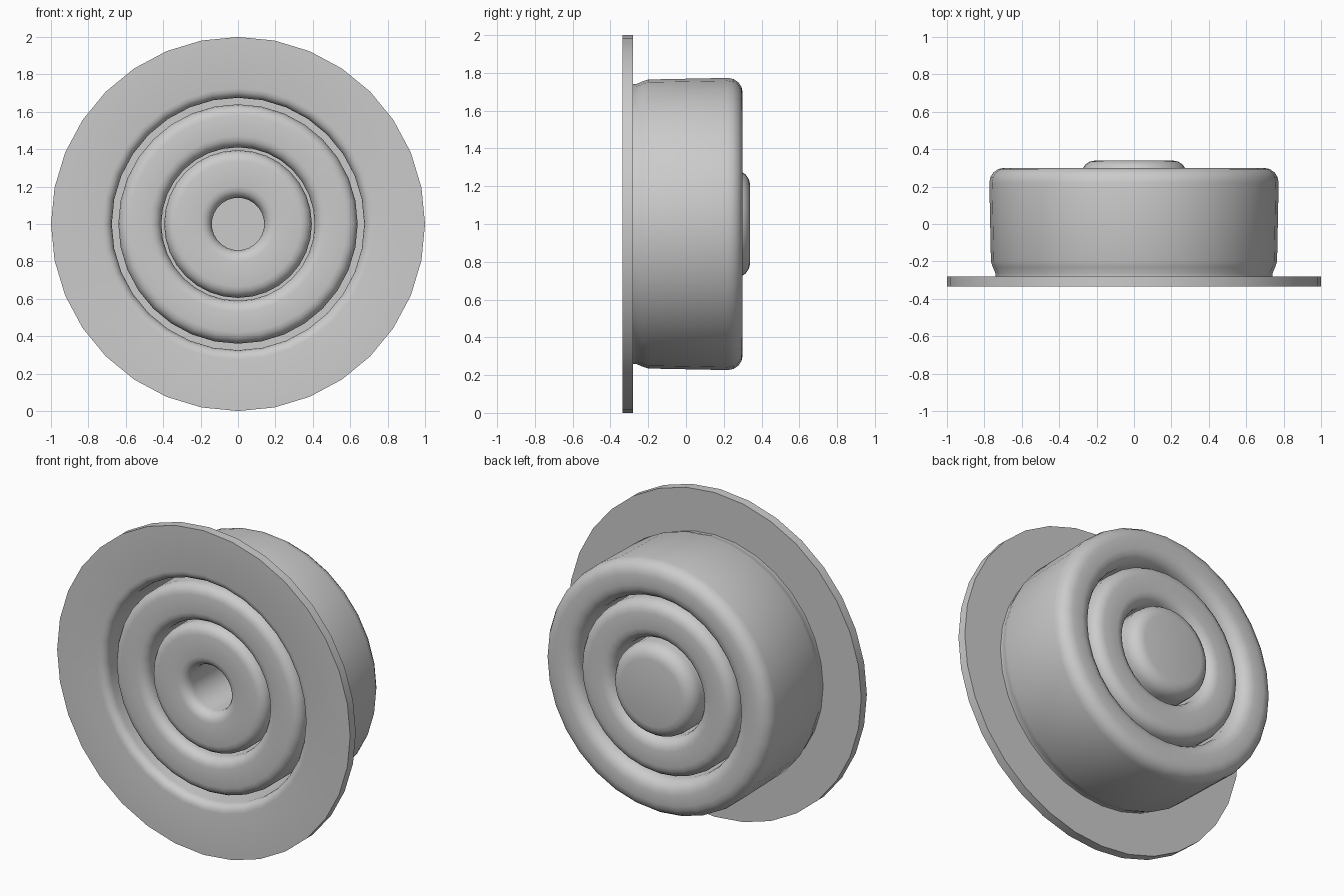
import bpy, bmesh, math
from mathutils import Vector, Matrix

if "Cube" in bpy.data.objects:
    bpy.data.objects.remove(bpy.data.objects["Cube"])

SIDES = 32

grey = bpy.data.materials.new("light grey")
grey.use_nodes = True
colour = (0.6, 0.6, 0.6, 1)
grey.diffuse_color = colour
grey.node_tree.nodes["Principled BSDF"].inputs["Base Color"].default_value = colour


def rounded(corners, steps=4):
    """Turn (radius, depth, fillet) corners into a profile with rounded corners."""
    points = []
    for i, (r, y, fillet) in enumerate(corners):
        p = Vector((r, y))
        if not fillet:
            points.append(p)
            continue
        a = p + (Vector(corners[i - 1][:2]) - p).normalized() * fillet
        b = p + (Vector(corners[i + 1][:2]) - p).normalized() * fillet
        centre = a + b - p
        for k in range(steps + 1):
            t = k / steps * math.pi / 2
            points.append(centre + (a - centre) * math.cos(t) + (b - centre) * math.sin(t))
    return points


def lathe(name, profile):
    """Revolve a profile around the y axis."""
    bm = bmesh.new()
    verts = [bm.verts.new((p.x, p.y, 0)) for p in profile]
    edges = [bm.edges.new(pair) for pair in zip(verts, verts[1:])]
    bmesh.ops.spin(bm, geom=verts + edges, cent=(0, 0, 0), axis=(0, 1, 0),
                   angle=2 * math.pi, steps=SIDES, use_duplicate=False)
    bmesh.ops.remove_doubles(bm, verts=bm.verts, dist=0.0005)
    bmesh.ops.recalc_face_normals(bm, faces=bm.faces)
    bmesh.ops.transform(bm, matrix=Matrix.Translation((0, 0, 1)), verts=bm.verts)
    mesh = bpy.data.meshes.new(name)
    bm.to_mesh(mesh)
    bm.free()
    mesh.materials.append(grey)
    obj = bpy.data.objects.new(name, mesh)
    bpy.context.collection.objects.link(obj)
    bpy.ops.object.select_all(action="DESELECT")
    obj.select_set(True)
    bpy.context.view_layer.objects.active = obj
    bpy.ops.object.shade_smooth_by_angle(angle=math.radians(35))


# Front of the folded sheet: central well, two rings and the flange mouth
front = [
    (0, 0.24, 0), (0.14, 0.24, 0),
    (0.14, -0.30, 0.06), (0.395, -0.30, 0.06),
    (0.395, 0.20, 0), (0.41, 0.20, 0),
    (0.41, -0.31, 0.06), (0.64, -0.31, 0.06),
    (0.64, 0.20, 0), (0.675, 0.20, 0),
    (0.675, -0.335, 0.05),
]

# Thin flange
flange = [(1, -0.335, 0), (1, -0.28, 0), (0.74, -0.28, 0)]

# Back of the sheet: outer drum, two ridges and the central button
back = [
    (0.74, -0.265, 0), (0.755, -0.23, 0), (0.765, -0.20, 0),
    (0.775, 0.30, 0.08), (0.55, 0.30, 0.08),
    (0.55, -0.21, 0), (0.535, -0.21, 0),
    (0.535, 0.295, 0.07), (0.30, 0.295, 0.07),
    (0.30, -0.20, 0), (0.285, -0.20, 0),
    (0.285, 0.34, 0.08), (0, 0.34, 0),
]

lathe("folded_diaphragm", rounded(front + flange + back))
